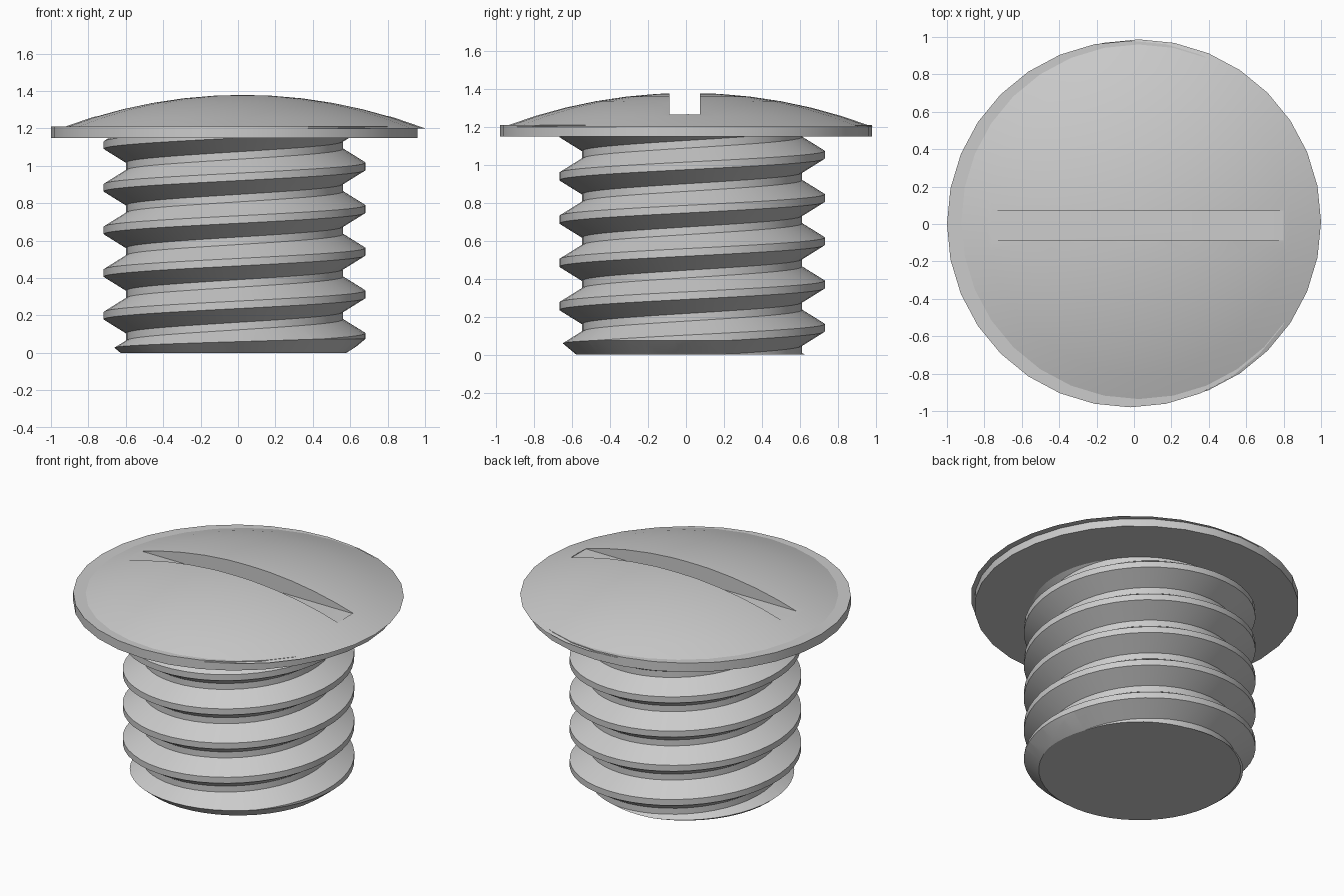
import bpy, bmesh, math
from mathutils import Vector

if "Cube" in bpy.data.objects:
    bpy.data.objects.remove(bpy.data.objects["Cube"])

steel = bpy.data.materials.new("light_grey_metal")
steel.diffuse_color = (0.6, 0.6, 0.6, 1)
steel.use_nodes = True
steel.node_tree.nodes["Principled BSDF"].inputs["Base Color"].default_value = steel.diffuse_color


def make_object(name, bm, helper=False):
    bmesh.ops.recalc_face_normals(bm, faces=bm.faces)
    mesh = bpy.data.meshes.new(name)
    bm.to_mesh(mesh)
    bm.free()
    obj = bpy.data.objects.new(name, mesh)
    bpy.context.collection.objects.link(obj)
    mesh.materials.append(steel)
    obj.hide_render = helper
    return obj


def lathe(name, profile, centre, sides, helper=False):
    """Closed solid turned from (radius, height) points; radius 0 makes a pole."""
    bm = bmesh.new()
    rings = []
    for r, z in profile:
        count = sides if r > 0 else 1
        rings.append([bm.verts.new((centre[0] + r * math.cos(2 * math.pi * i / sides),
                                    centre[1] + r * math.sin(2 * math.pi * i / sides), z))
                      for i in range(count)])
    for a, b in zip(rings, rings[1:]):
        for i in range(sides):
            j = (i + 1) % sides
            if len(b) == 1:
                bm.faces.new((a[i], a[j], b[0]))
            else:
                bm.faces.new((a[i], a[j], b[j], b[i]))
    for ring in (rings[0], rings[-1]):
        if len(ring) > 1:
            bm.faces.new(ring)
    return make_object(name, bm, helper)


def cut(obj, tool, operation):
    mod = obj.modifiers.new(operation.lower(), 'BOOLEAN')
    mod.operation = operation
    mod.solver = 'EXACT'
    mod.object = tool
    bpy.context.view_layer.objects.active = obj
    bpy.ops.object.modifier_apply(modifier=mod.name)
    bpy.data.objects.remove(tool)


def smooth(obj):
    bpy.ops.object.select_all(action='DESELECT')
    obj.select_set(True)
    bpy.context.view_layer.objects.active = obj
    bpy.ops.object.shade_smooth_by_angle(angle=math.radians(30))


# Flange under the head
flange = lathe("head_flange", [(0.98, 1.15), (0.98, 1.21)], (-0.02, 0), 32)

# Shallow spherical dome, slightly off centre
R, TOP, BASE_R = 2.74, 1.38, 0.975
dome_profile = []
for k in range(7):
    r = BASE_R * (1 - k / 6)
    dome_profile.append((r if k < 6 else 0, TOP - R + math.sqrt(R * R - r * r)))
dome = lathe("head_dome", dome_profile, (0.025, 0.012), 32)

# Driver slot
bm = bmesh.new()
bmesh.ops.create_cube(bm, size=1)
for v in bm.verts:
    v.co = Vector((v.co.x * 1.59 + 0.003, v.co.y * 0.16 - 0.007, v.co.z * 0.24 + 1.383))
cut(dome, make_object("slot_cutter", bm, True), 'DIFFERENCE')

# Threaded shank: helical strip repeated every turn, trimmed flat at both ends
PITCH, CREST, ROOT, SEG = 0.228, 0.70, 0.58, 48
CX, CY, BOTTOM, UPPER = -0.018, 0.032, 0.0, 1.16
section = [(-0.02, CREST), (0.02, CREST), (0.094, ROOT), (0.134, ROOT), (0.208, CREST)]
bm = bmesh.new()
previous = None
for i in range(-2 * SEG, 7 * SEG + 1):
    a = 2 * math.pi * i / SEG
    z0 = 0.085 + PITCH * i / SEG
    row = [bm.verts.new((CX + r * math.cos(a), CY + r * math.sin(a), z0 + dz))
           for dz, r in section]
    if previous:
        for j in range(len(section) - 1):
            bm.faces.new((previous[j], row[j], row[j + 1], previous[j + 1]))
    previous = row
bmesh.ops.remove_doubles(bm, verts=bm.verts, dist=0.0005)
for height, direction in ((BOTTOM, -1), (UPPER, 1)):
    bmesh.ops.bisect_plane(bm, geom=bm.verts[:] + bm.edges[:] + bm.faces[:], dist=1e-5,
                           plane_co=(0, 0, height), plane_no=(0, 0, direction),
                           clear_outer=True)
    rim = [e for e in bm.edges if e.is_boundary
           and all(abs(v.co.z - height) < 1e-4 for v in e.verts)]
    bmesh.ops.holes_fill(bm, edges=rim, sides=0)
shank = make_object("threaded_shank", bm)

# Chamfer on the lower end of the thread
chamfer = lathe("chamfer_cutter", [(0.598, -0.01), (0.85, 0.2), (0.85, 1.3)],
                (CX, CY), 48, True)
cut(shank, chamfer, 'INTERSECT')

for part in (flange, dome, shank):
    smooth(part)
